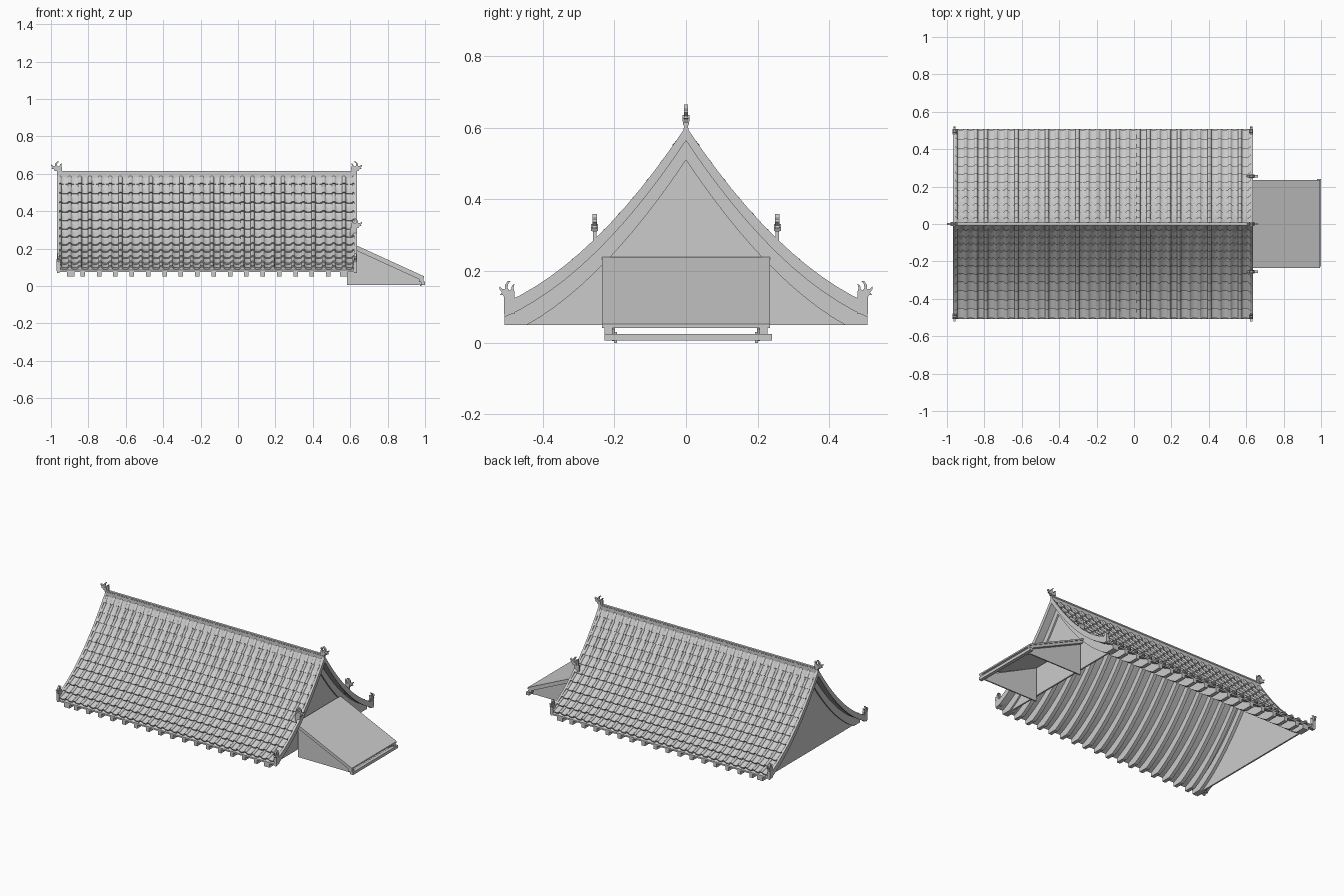
import bpy, bmesh, math
from mathutils import Vector

if "Cube" in bpy.data.objects:
    bpy.data.objects.remove(bpy.data.objects["Cube"])

X0, X1, YE = -0.968, 0.635, 0.507      # roof ends and eave half-depth


def f(y):
    """Sweeping height of the roof surface."""
    y = abs(y)
    return 0.60 - 1.5 * y + 1.04 * y * y


def surf(y, h):
    """Point (y, z) lifted h along the slope normal, y >= 0."""
    s = -1.5 + 2.08 * y
    n = math.hypot(1, s)
    return max(0, y - s / n * h), f(y) + h / n


def finish(bm, name, smooth=False):
    bmesh.ops.recalc_face_normals(bm, faces=bm.faces[:])
    me = bpy.data.meshes.new(name)
    bm.to_mesh(me)
    bm.free()
    ob = bpy.data.objects.new(name, me)
    bpy.context.collection.objects.link(ob)
    if smooth:
        bpy.ops.object.select_all(action='DESELECT')
        ob.select_set(True)
        bpy.context.view_layer.objects.active = ob
        bpy.ops.object.shade_smooth_by_angle(angle=math.radians(35))
    return ob


def add_prism(bm, pts, a, b, axis='x', off=(0, 0, 0)):
    """Extrude an outline from a to b: (y,z) along x, or (x,z) along y."""
    def P(u, v, w):
        p = (w, u, v) if axis == 'x' else (u, w, v)
        return bm.verts.new(Vector(p) + Vector(off))
    A = [P(u, v, a) for u, v in pts]
    B = [P(u, v, b) for u, v in pts]
    bm.faces.new(A)
    bm.faces.new(B[::-1])
    for i in range(len(pts)):
        j = (i + 1) % len(pts)
        bm.faces.new((A[j], A[i], B[i], B[j]))


def prism(name, pts, a, b, axis='x'):
    bm = bmesh.new()
    add_prism(bm, pts, a, b, axis)
    return finish(bm, name)


def box(name, x0, x1, y0, y1, z0, z1):
    return prism(name, [(y0, z0), (y1, z0), (y1, z1), (y0, z1)], x0, x1)


def steps(y, n=24):
    return [y * (2 * i / n - 1) for i in range(n + 1)]


def band(top, bot, y=YE):
    """Closed outline between two offsets of the roof curve."""
    return ([(v, f(v) + top) for v in steps(y)] +
            [(v, f(v) + bot) for v in reversed(steps(y))])


# roof boarding under the tiles
prism("roof_deck", band(-0.022, -0.032), X0 + 0.005, X1 - 0.005)

# curved rafters, with wider gable boards and walls at both ends
outer = [(v, f(v) - 0.03) for v in steps(YE)]
rafter = (outer + [(YE, 0.05)] +
          [(v, max(0.05, f(v) - 0.09)) for v in reversed(steps(0.444))] + [(-YE, 0.05)])
bm = bmesh.new()
for i in range(16):
    x = -0.83 + i * 0.0875
    add_prism(bm, rafter, x - 0.012, x + 0.012)
finish(bm, "rafters")
for name, a, b, w in (("left", -0.915, -0.875, -0.905), ("right", 0.545, 0.585, 0.565)):
    prism(name + "_gable_board", rafter, a, b)
    prism(name + "_gable_wall", outer + [(YE, 0.05), (-YE, 0.05)], w, w + 0.01)

# overlapping tiles: hollow pan with a rounded cover ridge per column
COLS, ROWS = 29, 12
TA, TB = X0 + 0.014, X1 - 0.014
pitch = (TB - TA) / COLS
R = 0.010
PH = pitch / 2 - R                      # half width of the pan
section = []
for k in range(4):
    a = math.pi / 2 * k / 3
    section.append((-pitch / 2 + R * math.sin(a), -0.009 + 0.009 * math.cos(a)))
section += [(PH * (k / 3 - 1), -0.010 - 0.004 * math.sin(math.pi * k / 6)) for k in range(1, 6)]
section += [(-u, h) for u, h in reversed(section[:4])]
ys = [YE * (0.8 * s + 0.2 * s * s) for s in [i / ROWS for i in range(ROWS + 1)]]
for side, label in ((-1, "front"), (1, "back")):
    bm = bmesh.new()
    for c in range(COLS):
        cx = TA + (c + 0.5) * pitch
        for r in range(ROWS):
            rows = []
            for y, lift in ((ys[r], -0.005), (ys[r + 1], 0.004), (ys[r + 1], -0.006)):
                ring = []
                for u, h in section:
                    py, pz = surf(y, h + lift)
                    ring.append(bm.verts.new((cx + u, side * py, pz)))
                rows.append(ring)
            # lower lip gets its own vertices so the row edge stays crisp
            rows.insert(2, [bm.verts.new(v.co) for v in rows[1]])
            for a, b in ((rows[0], rows[1]), (rows[2], rows[3])):
                for k in range(len(section) - 1):
                    bm.faces.new((a[k], a[k + 1], b[k + 1], b[k]) if side < 0
                                 else (a[k + 1], a[k], b[k], b[k + 1]))
    finish(bm, label + "_roof_tiles", True)

# verge trims along both ends and the top ridge
for name, a, b in (("left", X0, X0 + 0.014), ("right", X1 - 0.014, X1)):
    prism(name + "_verge_trim", band(0.004, -0.036, YE), a, b)
prism("ridge_beam", [(-0.007, 0.58), (0.007, 0.58), (0.006, 0.606), (0.008, 0.608),
                     (0.008, 0.616), (-0.008, 0.616), (-0.008, 0.608), (-0.006, 0.606)], X0, X1)

# curled beast finial silhouette: u outward, v up
beast = [(-0.026, 0), (0.012, 0), (0.017, 0.010), (0.029, 0.011), (0.022, 0.018), (0.032, 0.027),
         (0.031, 0.034), (0.020, 0.027), (0.011, 0.026), (0.010, 0.038), (-0.002, 0.050),
         (-0.012, 0.050), (-0.002, 0.041), (0.000, 0.030), (-0.007, 0.023), (-0.014, 0.026),
         (-0.017, 0.037), (-0.027, 0.041), (-0.023, 0.030), (-0.027, 0.018)]


def finial(name, loc, axis, d, k=1.0):
    """Silhouette plus thicker cheek block, facing +/- the chosen axis."""
    bm = bmesh.new()
    ext = 'y' if axis == 'x' else 'x'
    add_prism(bm, [(d * u * k, v) for u, v in beast], -0.006, 0.006, ext, loc)
    cheek = [(-0.016, 0.002), (0.010, 0.002), (0.013, 0.012), (0.004, 0.021), (-0.014, 0.018)]
    add_prism(bm, [(d * u * k, v) for u, v in cheek], -0.010, 0.010, ext, loc)
    return finish(bm, name)


for label, x, d in (("left", X0, -1), ("right", X1, 1)):
    finial(label + "_ridge_finial", (x - (d > 0) * 0.003, 0, 0.615), 'x', d)
    for s, fb in ((-1, "front"), (1, "back")):
        cx = x - d * 0.008
        box(f"{label}_{fb}_corner_plinth", cx - 0.010, cx + 0.010,
            *sorted((s * 0.478, s * 0.508)), 0.08, 0.126)
        finial(f"{label}_{fb}_corner_finial", (cx, s * 0.498, 0.123), 'y', s, 0.72)

# short side ridges with finials above the porch
for s, fb in ((-1, "front"), (1, "back")):
    y = s * 0.255
    box(fb + "_side_ridge", 0.600, X1, y - 0.005, y + 0.005, 0.255, 0.312)
    finial(fb + "_side_finial", (X1 - 0.003, y, 0.31), 'x', 1)

# lean-to porch roof on the right end
XA, XB = 0.583, 0.995


def slope(x, d=0):
    return 0.24 - 0.457 * (x - XA) + d


def strip(t, b, xe=XB):
    return [(XA, slope(XA, t)), (xe, slope(xe, t)), (xe, slope(xe, b)), (XA, slope(XA, b))]


prism("porch_roof_slab", strip(0, -0.010), -0.234, 0.234, 'y')
for s, fb in ((-1, "front"), (1, "back")):
    prism(fb + "_porch_rail", strip(-0.010, -0.028, 0.985), *sorted((s * 0.206, s * 0.228)), 'y')
    prism(fb + "_porch_side_wall",
          [(XA, 0.005), (0.97, 0.005), (0.98, slope(0.98, -0.02)), (XA, slope(XA, -0.010))],
          *sorted((s * 0.198, s * 0.206)), 'y')
    box(fb + "_porch_bracket", 0.968, 0.992, *sorted((s * 0.205, s * 0.228)), 0.022, 0.046)
    box(fb + "_porch_peg", 0.972, 0.982, *sorted((s * 0.193, s * 0.201)), 0, 0.03)
box("porch_eave_beam", 0.978, 1.0, -0.228, 0.24, 0.006, 0.025)
